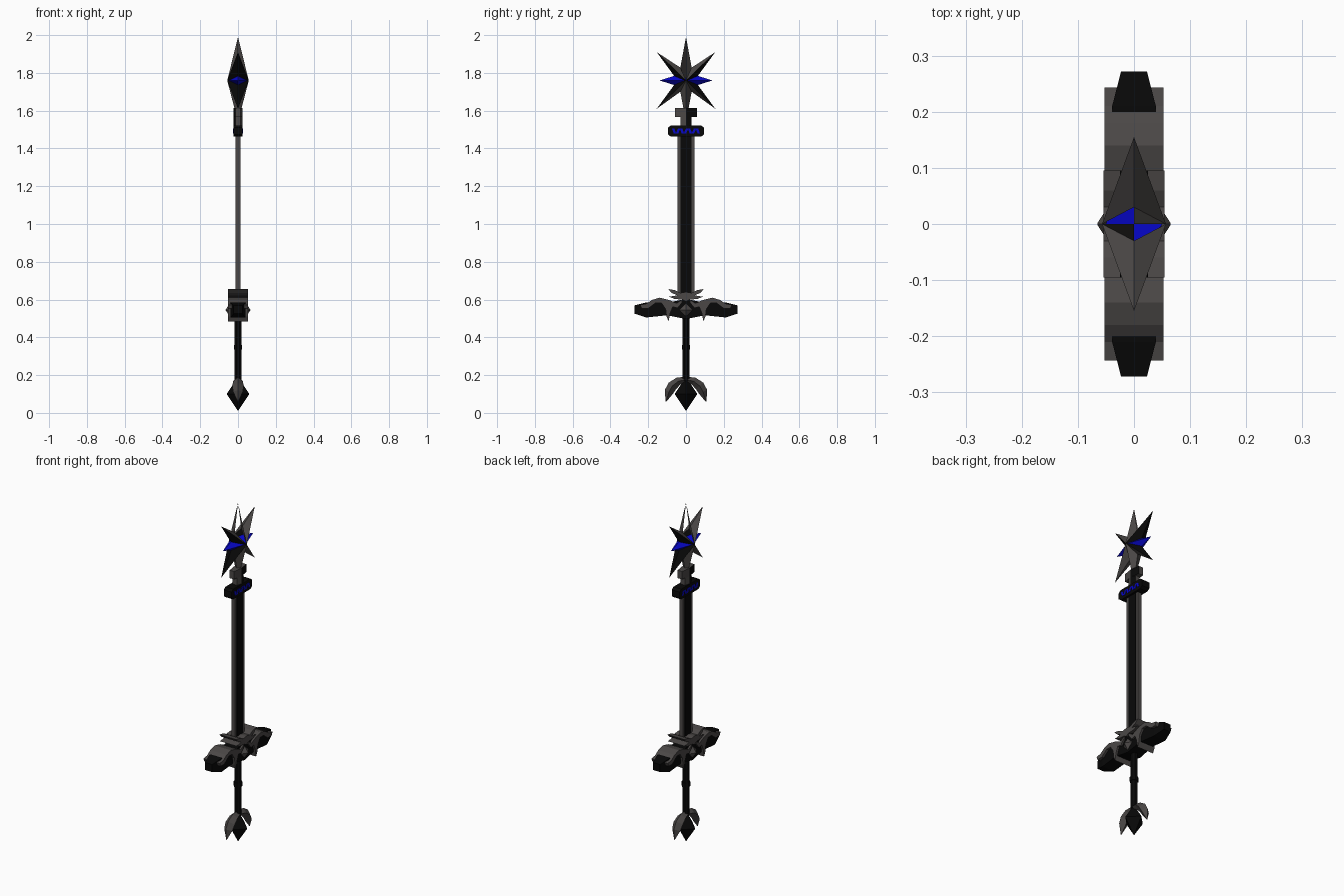
import bpy, bmesh, math

if "Cube" in bpy.data.objects:
    bpy.data.objects.remove(bpy.data.objects["Cube"])


def material(name, rgb):
    m = bpy.data.materials.new(name)
    m.diffuse_color = (*rgb, 1)
    m.use_nodes = True
    m.node_tree.nodes["Principled BSDF"].inputs["Base Color"].default_value = m.diffuse_color
    return m


GREY = material("dark grey metal", (0.07, 0.064, 0.062))
BLACK = material("black metal", (0.0025, 0.0025, 0.0025))
BLUE = material("deep blue", (0.002, 0.002, 0.6))


def make(name, verts, faces, mat):
    bm = bmesh.new()
    vs = [bm.verts.new(v) for v in verts]
    for f in faces:
        bm.faces.new([vs[i] for i in f])
    bmesh.ops.recalc_face_normals(bm, faces=bm.faces)
    me = bpy.data.meshes.new(name)
    bm.to_mesh(me)
    bm.free()
    me.materials.append(mat)
    ob = bpy.data.objects.new(name, me)
    bpy.context.collection.objects.link(ob)
    return ob


def blacken(ob, rule):
    """Paint black the faces whose centre meets the rule."""
    ob.data.materials.append(BLACK)
    for p in ob.data.polygons:
        p.material_index = int(rule(p))


def skin(name, rings, mat):
    """Join equal-sized rings of points into a closed solid."""
    n = len(rings[0])
    faces = [tuple(range(n)), tuple(range((len(rings) - 1) * n, len(rings) * n))]
    for r in range(len(rings) - 1):
        for i in range(n):
            j = (i + 1) % n
            faces.append((r * n + i, r * n + j, r * n + n + j, r * n + n + i))
    return make(name, [p for ring in rings for p in ring], faces, mat)


def plate(name, outline, x0, x1, mat):
    """Side outline in (y, z), extruded across x."""
    return skin(name, [[(x, y, z) for y, z in outline] for x in (x0, x1)], mat)


def column(name, section, z0, z1, mat):
    """Plan outline in (x, y), extruded up z."""
    return skin(name, [[(x, y, z) for x, y in section] for z in (z0, z1)], mat)


def fan(name, rim, z, hx, mat):
    """Rim of (y, z) points raised to a peak on both x sides."""
    n = len(rim)
    verts = [(0, y, z + dz) for y, dz in rim] + [(hx, 0, z), (-hx, 0, z)]
    faces = [(i, (i + 1) % n, n + k) for i in range(n) for k in (0, 1)]
    return make(name, verts, faces, mat)


def octagon(r):
    return [(r * math.cos(math.pi * (i + .5) / 4), r * math.sin(math.pi * (i + .5) / 4))
            for i in range(8)]


def ridge(hy, mid, edge):
    return [(mid, 0), (edge, hy), (-edge, hy), (-mid, 0), (-edge, -hy), (edge, -hy)]


def mirror_y(pts):
    return pts + [(-y, z) for y, z in reversed(pts) if y]


# Pommel gem and its two curved claws
fan("pommel_gem", [(0.06, 0), (0, 0.09), (-0.06, 0), (0, -0.09)], 0.1, 0.06, BLACK)
claw = [(0, .176, .018, .015), (.04, .168, .026, .021), (.072, .143, .03, .026),
        (.09, .112, .026, .024), (.106, .06, .002, .002)]
for s, side in ((1, "right"), (-1, "left")):
    rings = []
    for i, (y, z, hx, t) in enumerate(claw):
        a, b = claw[max(i - 1, 0)], claw[min(i + 1, 4)]
        dy, dz = b[0] - a[0], b[1] - a[1]
        d = math.hypot(dy, dz)
        ny, nz = -dz / d * t, dy / d * t
        rings.append([(0, s * (y + ny), z + nz), (hx, s * y, z),
                      (0, s * (y - ny), z - nz), (-hx, s * y, z)])
    skin("pommel_claw_" + side, rings, GREY)

# Grip
column("grip", octagon(0.02), 0.17, 0.52, BLACK)
column("grip_ring", octagon(0.024), 0.335, 0.36, BLACK)

# Crossguard body, tapering to both ends
half = [(.272, .547, .022, .023), (.21, .545, .04, .039), (.1, .55, .033, .041)]
stations = half + [(0, .55, .053, .044)] + [(-y, *r) for y, *r in reversed(half)]
skin("guard_body", [[(hx, y, z - hz), (hx, y, z + hz), (-hx, y, z + hz), (-hx, y, z - hz)]
                    for y, z, hz, hx in stations], BLACK)
# Faceted gem standing proud of both guard faces
skin("guard_gem", [[(x, r, .545), (x, 0, .545 + r), (x, -r, .545), (x, 0, .545 - r)]
                   for x, r in ((-.065, .002), (-.043, .036), (.043, .036), (.065, .002))], GREY)

# Arched wings with hooks, and the split leaves above them
wing = [(.02, .6), (.05, .58), (.09, .598), (.14, .61), (.18, .598), (.21, .578),
        (.243, .572), (.235, .552), (.2, .553), (.16, .583), (.13, .582), (.108, .55),
        (.103, .51), (.092, .485), (.083, .53), (.07, .562), (.045, .555), (.02, .585)]
leaf = [(0, .64), (.03, .635), (.06, .65), (.095, .656), (.075, .635), (.045, .622),
        (.09, .615), (.06, .603), (.02, .6), (0, .59)]
for s, side in ((1, "right"), (-1, "left")):
    plate("guard_wing_" + side, [(s * y, z) for y, z in wing], -.053, .053, GREY)
    plate("guard_leaf_" + side, [(s * y, z) for y, z in leaf], -.054, .054, GREY)
    # Blade edge strips
    plate("blade_edge_" + side,
          [(s * .027, .62), (s * .045, .62), (s * .045, 1.465), (s * .027, 1.465)],
          -.012, .012, GREY)

# Blade core
column("blade_core", ridge(.029, .014, .013), .6, 1.47, BLACK)

# Collar with slanted blue marks on both faces
plate("collar", mirror_y([(.08, 1.462), (.095, 1.474), (.095, 1.51), (.08, 1.522)]),
      -.025, .025, BLACK)
for s in (1, -1):
    for i in range(7):
        y = -.063 + i * .021
        lean = .005 if i % 2 else -.005
        plate("collar_mark",
              [(y - .007 - lean, 1.479), (y + .006 - lean, 1.479),
               (y + .007 + lean, 1.505), (y - .006 + lean, 1.505)],
              s * .024, s * .027, BLUE)

# Ridged neck and crosspiece under the star, black on two opposite quarters
for name, hy, z0, z1 in (("neck", .03, 1.52, 1.58), ("crosspiece", .057, 1.567, 1.613)):
    part = column(name, ridge(hy, .023, .014), z0, z1, GREY)
    blacken(part, lambda p: p.center.x * p.center.y > 1e-5)

# Six-pointed faceted star: side-facing facets black
right = [(0, .23), (.03, .068), (.155, .15), (.045, 0), (.155, -.15), (.03, -.06), (0, -.22)]
star = fan("star", mirror_y(right), 1.76, .057, GREY)
blacken(star, lambda p: abs(p.normal.y) > 1e-4 and
        any(abs(abs(star.data.vertices[v].co.y) - .045) < .001 for v in p.vertices))

# Top spike keeps only two opposite facets, so it reads as a thin blade
bm = bmesh.new()
bm.from_mesh(star.data)
gone = [f for f in bm.faces if any(v.co.z > 1.98 for v in f.verts)
        and f.calc_center_median().x * f.calc_center_median().y < 0]
bmesh.ops.delete(bm, geom=gone, context="FACES")
bm.to_mesh(star.data)
bm.free()

# Blue horizontal spike, fullest just outside the star
fan("star_spike", mirror_y([(0, .014), (.06, .025), (.14, 0), (.06, -.025), (0, -.014)]),
    1.76, .05, BLUE)
